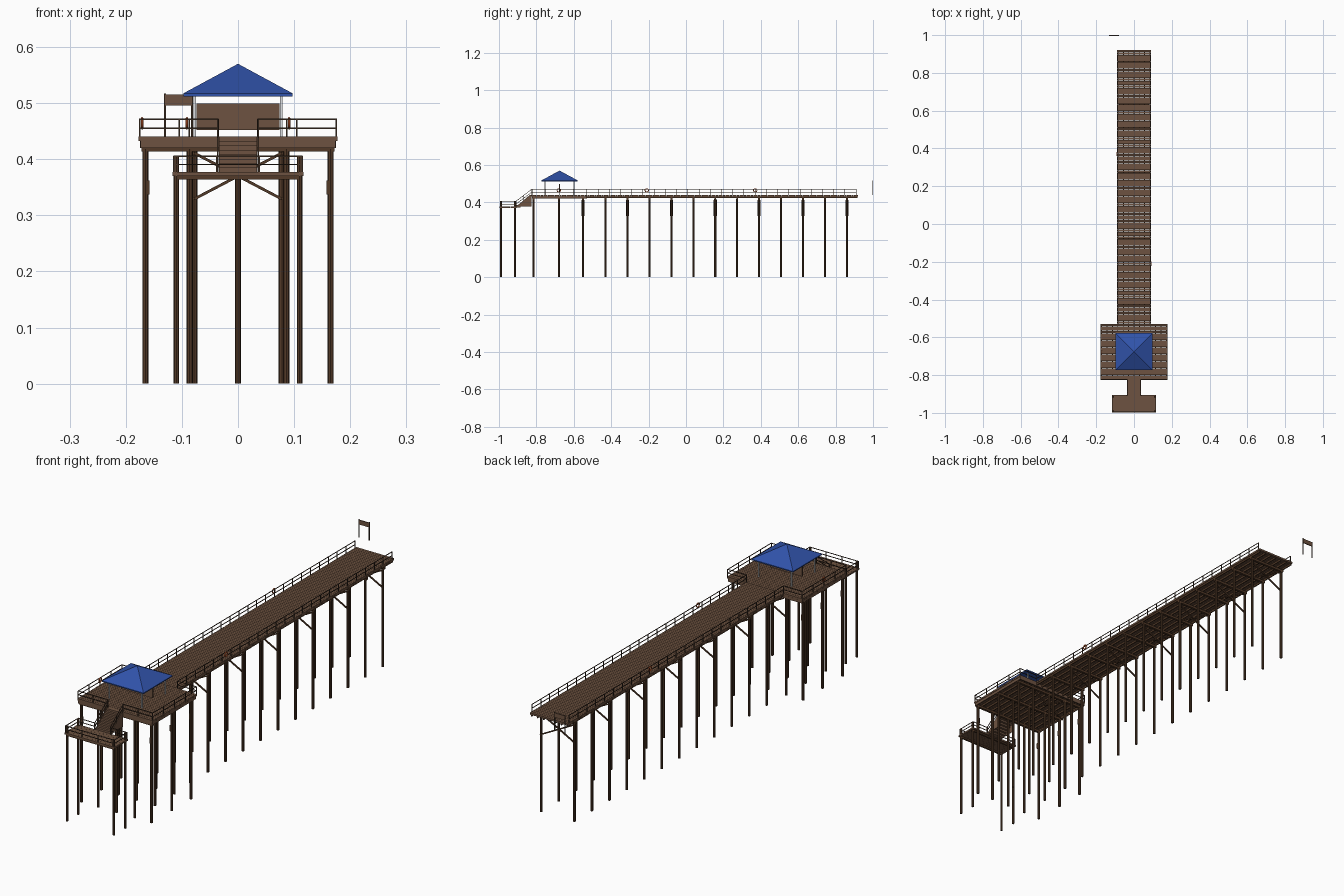
import bpy, bmesh, math
from mathutils import Vector, Matrix

if "Cube" in bpy.data.objects:
    bpy.data.objects.remove(bpy.data.objects["Cube"])


def material(name, rgb):
    m = bpy.data.materials.new(name)
    m.diffuse_color = (*rgb, 1)
    m.use_nodes = True
    m.node_tree.nodes["Principled BSDF"].inputs["Base Color"].default_value = m.diffuse_color
    return m


DECK = material("deck_wood", (0.155, 0.086, 0.052))
DARK = material("dark_timber", (0.085, 0.042, 0.021))
RAIL = material("rail_wood", (0.06, 0.035, 0.022))
BLUE = material("roof_blue", (0.03, 0.085, 0.40))
WHITE = material("post_white", (0.72, 0.74, 0.76))
ORANGE = material("ring_orange", (0.75, 0.13, 0.03))


class Part:
    """Collects simple solids into one object."""

    def __init__(self, name, mat):
        self.name, self.mat, self.bm = name, mat, bmesh.new()

    def box(self, x0, x1, y0, y1, z0, z1):
        m = Matrix.Translation(((x0 + x1) / 2, (y0 + y1) / 2, (z0 + z1) / 2))
        m = m @ Matrix.Diagonal((x1 - x0, y1 - y0, z1 - z0, 1))
        bmesh.ops.create_cube(self.bm, size=1, matrix=m)

    def beam(self, a, b, w):
        a, b = Vector(a), Vector(b)
        d = b - a
        m = Matrix.Translation((a + b) / 2) @ d.to_track_quat('Z', 'Y').to_matrix().to_4x4()
        bmesh.ops.create_cube(self.bm, size=1, matrix=m @ Matrix.Diagonal((w, w, d.length, 1)))

    def pile(self, x, y, z1, r=0.0055):
        bmesh.ops.create_cone(self.bm, cap_ends=True, segments=8, radius1=r, radius2=r,
                              depth=z1, matrix=Matrix.Translation((x, y, z1 / 2)))

    def done(self):
        me = bpy.data.meshes.new(self.name)
        self.bm.to_mesh(me)
        self.bm.free()
        me.materials.append(self.mat)
        ob = bpy.data.objects.new(self.name, me)
        bpy.context.collection.objects.link(ob)
        return ob


def planks(name, hx, y0, y1, z0, z1, pitch=0.0125, gap=0.0013):
    p = Part(name, DECK)
    n = round((y1 - y0) / pitch)
    step = (y1 - y0) / n
    for i in range(n):
        p.box(-hx, hx, y0 + i * step, y0 + (i + 1) * step - gap, z0, z1)
    p.done()


TOP = 0.44
bents = [-0.43 + i * 0.1173 for i in range(12)]
platform_rows = (-0.815, -0.68, -0.55)

# Decking
planks("pier_deck", 0.089, -0.527, 0.922, 0.432, TOP)
planks("platform_deck", 0.177, -0.825, -0.528, 0.432, TOP)
planks("landing_deck", 0.117, -0.997, -0.905, 0.370, 0.377, 0.0115, 0.0004)

# Stringers under the decks
p = Part("deck_stringers", DARK)
for i in range(7):
    x = -0.084 + i * 0.028
    p.box(x - 0.0022, x + 0.0022, -0.53, 0.918, 0.424, 0.432)
for i in range(13):
    x = -0.172 + i * 0.172 / 6
    p.box(x - 0.0022, x + 0.0022, -0.822, -0.531, 0.424, 0.432)
p.done()

# Edge boards around the platform
p = Part("platform_edge_boards", DECK)
for y in (-0.824, -0.534):
    p.box(-0.174, 0.174, y, y + 0.005, 0.420, 0.432)
for s in (-1, 1):
    x = s * 0.173
    p.box(x - 0.002, x + 0.002, -0.82, -0.534, 0.420, 0.432)
p.done()

# Cap beams
p = Part("cap_beams", DARK)
for y in bents:
    p.box(-0.086, 0.086, y - 0.005, y + 0.005, 0.414, 0.424)
for y in platform_rows:
    p.box(-0.172, 0.172, y - 0.005, y + 0.005, 0.414, 0.424)
for y in (-0.99, -0.915):
    p.box(-0.112, 0.112, y - 0.004, y + 0.004, 0.364, 0.370)
p.done()

# Piles
p = Part("piles", DARK)
for y in bents:
    for x in (-0.078, 0.078):
        p.pile(x, y, 0.418)
for y in platform_rows:
    for x in (-0.165, -0.086, 0, 0.086, 0.165):
        p.pile(x, y, 0.418)
for y in (-0.99, -0.915):
    for x in (-0.11, 0.11):
        p.pile(x, y, 0.405, 0.005)
p.done()

# Cross braces on every other bent
p = Part("cross_braces", DARK)
for y in bents[1::2] + [-0.55]:
    for s in (-1, 1):
        yy = y + s * 0.006
        p.beam((-s * 0.078, yy, 0.411), (s * 0.078, yy, 0.329), 0.005)
# Cleats on the outer platform piles
for s in (-1, 1):
    for y in platform_rows:
        p.box(s * 0.16 - 0.002, s * 0.16 + 0.002, y - 0.004, y + 0.004, 0.337, 0.362)
p.done()


def railing(name, paths, h, spacing):
    p = Part(name, RAIL)
    for a, b in paths:
        a, b = Vector(a), Vector(b)
        n = max(1, round((b - a).length / spacing))
        for i in range(n + 1):
            q = a.lerp(b, i / n)
            p.box(q.x - 0.0014, q.x + 0.0014, q.y - 0.0014, q.y + 0.0014, q.z - 0.003, q.z + h)
        for k in (0.5, 1):
            up = Vector((0, 0, h * k - 0.001))
            p.beam(a + up, b + up, 0.0024)
    p.done()


# Railings
pier, plat, land, stair = [], [], [], []
for s in (-1, 1):
    pier.append(((s * 0.087, -0.53, TOP), (s * 0.087, 0.91, TOP)))
    plat += [((s * 0.175, -0.822, TOP), (s * 0.175, -0.53, TOP)),
             ((s * 0.175, -0.822, TOP), (s * 0.035, -0.822, TOP)),
             ((s * 0.175, -0.53, TOP), (s * 0.087, -0.53, TOP))]
    land += [((s * 0.114, -0.994, 0.377), (s * 0.114, -0.908, 0.377)),
             ((s * 0.114, -0.908, 0.377), (s * 0.038, -0.908, 0.377))]
    stair.append(((s * 0.036, -0.908, 0.377), (s * 0.036, -0.825, TOP)))
land.append(((-0.114, -0.994, 0.377), (0.114, -0.994, 0.377)))
railing("pier_railing", pier, 0.032, 0.06)
railing("platform_railing", plat, 0.032, 0.07)
railing("landing_railing", land, 0.029, 0.08)
railing("stair_railing", stair, 0.031, 0.06)

# Stairs
p = Part("stairs", DECK)
n = 8
for i in range(n):
    y = -0.905 + i * 0.01
    z = 0.377 + (i + 1) * 0.063 / n
    p.box(-0.034, 0.034, y, y + 0.0102, max(0.372, z - 0.022), z)
p.done()
p = Part("stair_sides", DECK)
for s in (-1, 1):
    vs = [p.bm.verts.new((s * 0.0345, y, z)) for y, z in
          ((-0.908, 0.377), (-0.825, 0.377), (-0.825, 0.44), (-0.835, 0.44))]
    f = p.bm.faces.new(vs)
    ext = bmesh.ops.extrude_face_region(p.bm, geom=[f])['geom']
    bmesh.ops.translate(p.bm, vec=(s * 0.002, 0, 0),
                        verts=[v for v in ext if isinstance(v, bmesh.types.BMVert)])
bmesh.ops.recalc_face_normals(p.bm, faces=p.bm.faces)
p.done()

# Shelter: posts, roof and inner board
CY = -0.676
p = Part("shelter_posts", WHITE)
for sx in (-1, 1):
    for sy in (-1, 1):
        x, y = sx * 0.077, CY + sy * 0.078
        p.box(x - 0.0025, x + 0.0025, y - 0.0025, y + 0.0025, TOP, 0.514)
p.done()
p = Part("shelter_roof", BLUE)
p.box(-0.097, 0.097, CY - 0.097, CY + 0.097, 0.512, 0.517)
bmesh.ops.create_cone(p.bm, cap_ends=True, segments=4, radius1=0.098 * math.sqrt(2), radius2=0,
                      depth=0.053, matrix=Matrix.Translation((0, CY, 0.5435))
                      @ Matrix.Rotation(math.pi / 4, 4, 'Z'))
p.done()
p = Part("shelter_board", DECK)
p.box(-0.074, 0.074, CY - 0.002, CY + 0.002, 0.452, 0.499)
p.done()

# Life rings on the railings
for i, (x, y) in enumerate(((0.091, -0.21), (-0.091, 0.37), (-0.171, -0.68))):
    bpy.ops.mesh.primitive_torus_add(major_radius=0.009, minor_radius=0.0022, major_segments=20,
                                     minor_segments=8, location=(x, y, 0.464),
                                     rotation=(0, math.pi / 2, 0))
    ob = bpy.context.object
    ob.name = f"life_ring_{i + 1}"
    ob.data.materials.append(ORANGE)
    bpy.ops.object.shade_smooth_by_angle()

# Entrance sign beyond the shore end
p = Part("sign_posts", RAIL)
for x in (-0.13, -0.082):
    p.box(x - 0.0015, x + 0.0015, 0.9965, 0.9995, TOP, 0.517)
p.done()
p = Part("sign_board", DECK)
p.box(-0.13, -0.082, 0.996, 1.0, 0.496, 0.515)
p.done()
